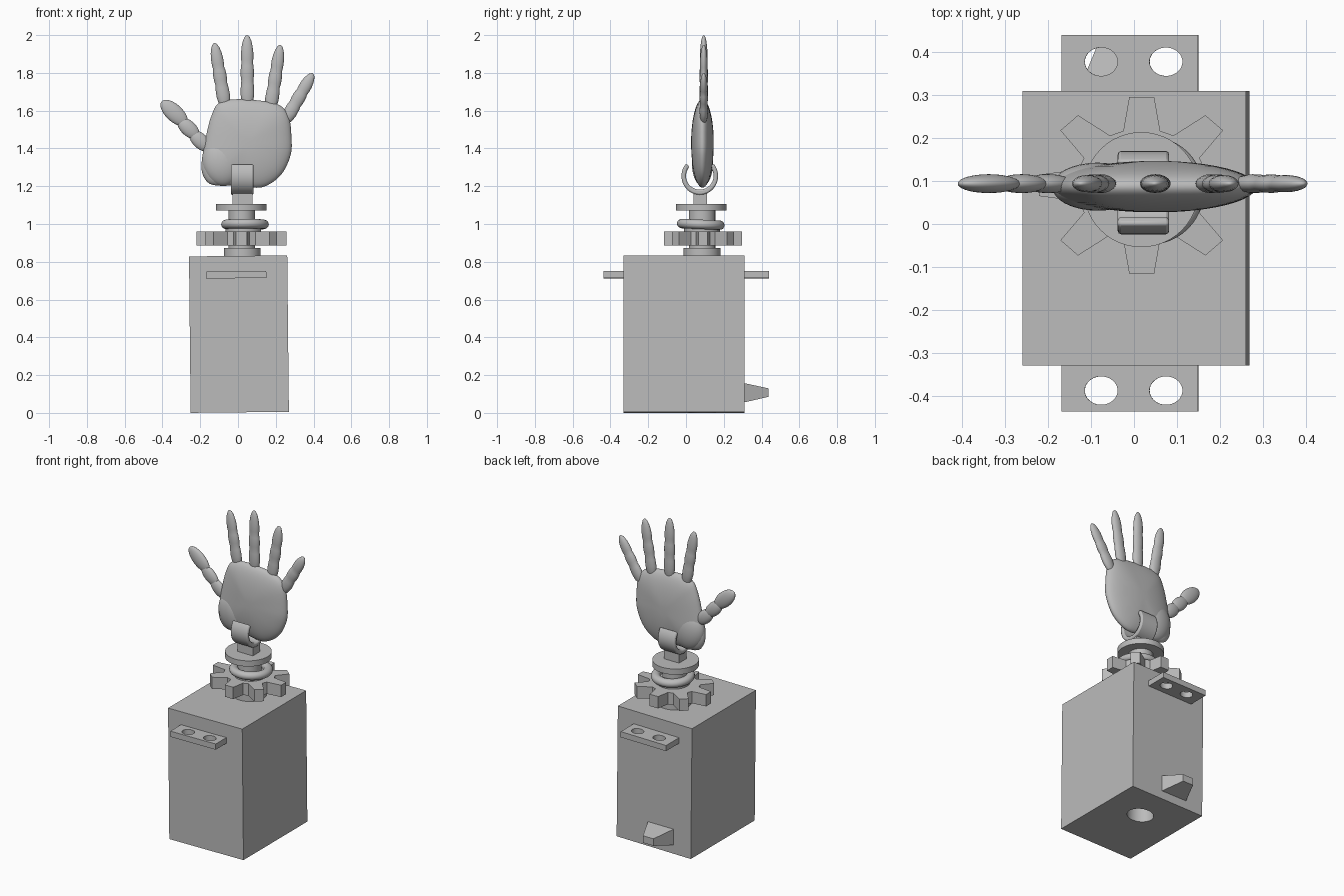
import bpy, bmesh, math
from mathutils import Vector, Matrix

if "Cube" in bpy.data.objects:
    bpy.data.objects.remove(bpy.data.objects["Cube"], do_unlink=True)

GREY = (0.5, 0.5, 0.5, 1)
mat = bpy.data.materials.new("plain grey")
mat.use_nodes = True
mat.diffuse_color = GREY
mat.node_tree.nodes["Principled BSDF"].inputs["Base Color"].default_value = GREY

AX, AY = 0.02, 0.085          # turning axis of the output shaft
TILT = math.radians(-0.6)     # slight lean of the case
PIVOT = Vector((0.005, 0, 0.417))
STRETCH = 1.16                # gear and holes are wider along x


def finish(name, bm, smooth=True):
    bmesh.ops.recalc_face_normals(bm, faces=bm.faces)
    me = bpy.data.meshes.new(name)
    bm.to_mesh(me)
    bm.free()
    me.materials.append(mat)
    ob = bpy.data.objects.new(name, me)
    bpy.context.collection.objects.link(ob)
    if smooth:
        bpy.ops.object.select_all(action='DESELECT')
        bpy.context.view_layer.objects.active = ob
        ob.select_set(True)
        bpy.ops.object.shade_smooth_by_angle(angle=math.radians(40))
    return ob


def prism(name, points, axis, smooth=False):
    """Extrude a closed loop of 3D points along a vector."""
    bm = bmesh.new()
    face = bm.faces.new([bm.verts.new(p) for p in points])
    new = bmesh.ops.extrude_face_region(bm, geom=[face])["geom"]
    bmesh.ops.translate(bm, verts=[v for v in new if isinstance(v, bmesh.types.BMVert)], vec=axis)
    return finish(name, bm, smooth)


def box(name, x0, x1, y0, y1, z0, z1):
    return prism(name, [(x0, y0, z0), (x1, y0, z0), (x1, y1, z0), (x0, y1, z0)], (0, 0, z1 - z0))


def cylinder(name, x, y, z0, z1, r, sx=1):
    ring = [(x + sx * r * math.cos(i * math.tau / 48), y + r * math.sin(i * math.tau / 48), z0)
            for i in range(48)]
    return prism(name, ring, (0, 0, z1 - z0), True)


def cut(target, cutter):
    mod = target.modifiers.new("hole", 'BOOLEAN')
    mod.operation, mod.solver, mod.object = 'DIFFERENCE', 'EXACT', cutter
    bpy.ops.object.select_all(action='DESELECT')
    bpy.context.view_layer.objects.active = target
    target.select_set(True)
    bpy.ops.object.modifier_apply(modifier=mod.name)
    bpy.data.objects.remove(cutter, do_unlink=True)


def lean(ob):
    turn = Matrix.Translation(PIVOT) @ Matrix.Rotation(TILT, 4, 'Y') @ Matrix.Translation(-PIVOT)
    ob.data.transform(turn)


def skin_rings(bm, rings):
    for a, b in zip(rings, rings[1:]):
        for i in range(len(a)):
            j = (i + 1) % len(a)
            bm.faces.new((a[i], a[j], b[j], b[i]))


# Motor case with a round socket underneath
case = box("motor_case", -0.255, 0.265, -0.33, 0.31, 0.003, 0.831)
cut(case, cylinder("socket_cutter", AX, AY, -0.1, 0.3, 0.07, STRETCH))
lean(case)

# Mounting ears with two holes each
for name, y0, y1, hy in (("front_ear", -0.437, -0.33, -0.388), ("back_ear", 0.31, 0.44, 0.378)):
    ear = box(name, -0.165, 0.153, y0, y1, 0.713, 0.749)
    for hx in (-0.073, 0.078):
        cut(ear, cylinder("ear_hole_cutter", hx, hy, 0.6, 0.9, 0.033, STRETCH))
    lean(ear)

# Tapered cable plug at the back
bm = bmesh.new()
loops = []
for y, x0, x1, z0, z1 in ((0.305, -0.132, 0.052, 0.055, 0.158), (0.436, -0.077, -0.003, 0.085, 0.13)):
    loops.append([bm.verts.new(p) for p in ((x0, y, z0), (x1, y, z0), (x1, y, z1), (x0, y, z1))])
    bm.faces.new(loops[-1])
skin_rings(bm, loops)
finish("cable_plug", bm, False)

# Gear with eight tapered teeth
outline = []
for k in range(8):
    a = k * math.tau / 8
    for r, w in ((0.127, -0.037), (0.206, -0.025), (0.206, 0.025), (0.127, 0.037)):
        px, py = r * math.cos(a) - w * math.sin(a), r * math.sin(a) + w * math.cos(a)
        outline.append((AX - 0.002 + STRETCH * px, 0.09 + py, 0.885))
prism("gear", outline, (0, 0, 0.075))

# Stacked shaft parts
cylinder("shaft_collar", AX + 0.003, AY, 0.82, 0.873, 0.097)
cylinder("shaft_core", AX, AY, 0.86, 1.09, 0.07)
cylinder("upper_collar", AX + 0.008, AY, 0.95, 0.99, 0.095)
cylinder("wrist_disc", 0.017, 0.08, 1.071, 1.107, 0.134)

# Slightly tipped rubber ring
bm = bmesh.new()
rings = []
for i in range(48):
    a = i * math.tau / 48
    rings.append([])
    for j in range(16):
        b = j * math.tau / 16
        r = 0.099 + 0.027 * math.cos(b)
        x, y = r * math.cos(a), r * math.sin(a)
        rings[-1].append(bm.verts.new((0.037 + x, 0.078 + y, 0.998 + 0.025 * math.sin(b) - 0.04 * y)))
skin_rings(bm, rings + rings[:1])
finish("rubber_ring", bm)

# Wrist stem and curved fork that holds the palm
box("wrist_stem", -0.03, 0.076, 0.04, 0.112, 1.1, 1.18)
arc = [math.radians(-222 + i * 264 / 32) for i in range(33)]
profile = [(0.097 * math.cos(a), 0.1 * math.sin(a)) for a in arc]
profile += [(0.073 * math.cos(a), 0.072 * math.sin(a)) for a in reversed(arc)]
fork = prism("wrist_fork", [(-0.038, 0.073 + y, 1.254 + z) for y, z in profile], (0.12, 0, 0), True)
bevel = fork.modifiers.new("rounded_edges", 'BEVEL')
bevel.width, bevel.segments, bevel.limit_method = 0.008, 2, 'ANGLE'


# Palm: smooth closed outline, inflated front and back
def closed_spline(pts, steps):
    out = []
    for i in range(len(pts)):
        p0, p1, p2, p3 = (Vector(pts[(i + k) % len(pts)]) for k in (-1, 0, 1, 2))
        for s in range(steps):
            t = s / steps
            out.append(0.5 * (2 * p1 + (p2 - p0) * t + (2 * p0 - 5 * p1 + 4 * p2 - p3) * t ** 2
                              + (3 * p1 - p0 - 3 * p2 + p3) * t ** 3))
    return out


edge = closed_spline([(-0.193, 1.32), (-0.18, 1.247), (-0.13, 1.206), (0, 1.205), (0.125, 1.194),
                      (0.225, 1.257), (0.278, 1.363), (0.283, 1.46), (0.267, 1.575), (0.21, 1.634),
                      (0.1, 1.655), (-0.02, 1.66), (-0.103, 1.639), (-0.14, 1.575), (-0.167, 1.475)], 4)
mid = Vector((0.05, 1.43))
bm = bmesh.new()
rings = []
for i in range(1, 24):
    a = math.pi * i / 24
    s = math.sin(a)
    rings.append([bm.verts.new((*(mid + (p - mid) * s), 0)) for p in edge])
    for v in rings[-1]:
        v.co = (v.co.x, 0.087 - 0.06 * math.cos(a), v.co.y)
skin_rings(bm, rings)
bm.faces.new(rings[0])
bm.faces.new(rings[-1])
finish("palm", bm)


def ellipsoid(name, centre, size, turn=0):
    bm = bmesh.new()
    bmesh.ops.create_uvsphere(bm, u_segments=32, v_segments=20, radius=1, matrix=Matrix.Translation(centre)
                              @ Matrix.Rotation(turn, 4, 'Y') @ Matrix.Diagonal((*size, 1)))
    finish(name, bm)


ellipsoid("thumb_mound", (-0.085, 0.087, 1.325), (0.105, 0.056, 0.125), -0.2)

# Fingers: turned profile with pinched joints, flattened front to back
SHAPE = ((0, 0.6), (0.06, 0.85), (0.18, 1), (0.3, 0.96), (0.36, 0.88), (0.42, 0.96), (0.5, 0.98),
         (0.57, 0.92), (0.61, 0.84), (0.67, 0.9), (0.76, 0.9), (0.85, 0.79), (0.92, 0.62),
         (0.97, 0.4), (0.993, 0.2), (1, 0.05))


def finger(name, base, tip, radius):
    base, tip = Vector((base[0], 0.094, base[1])), Vector((tip[0], 0.094, tip[1]))
    side = (tip - base).normalized().cross(Vector((0, 1, 0)))
    bm = bmesh.new()
    rings = [[bm.verts.new(base.lerp(tip, t) + side * radius * r * math.cos(k * math.tau / 20)
                           + Vector((0, 0.022 * r * math.sin(k * math.tau / 20), 0)))
              for k in range(20)] for t, r in SHAPE]
    skin_rings(bm, rings)
    bm.faces.new(rings[0])
    bm.faces.new(rings[-1])
    finish(name, bm)


finger("index_finger", (-0.068, 1.62), (-0.125, 1.958), 0.036)
finger("middle_finger", (0.05, 1.62), (0.048, 2.0), 0.036)
finger("ring_finger", (0.17, 1.6), (0.224, 1.948), 0.036)
finger("little_finger", (0.25, 1.545), (0.396, 1.797), 0.036)

# Thumb: three overlapping joints
for name, x, z, length, r in (("thumb_tip", -0.338, 1.588, 0.09, 0.045),
                              ("thumb_middle", -0.262, 1.506, 0.072, 0.04),
                              ("thumb_base", -0.2, 1.44, 0.07, 0.04)):
    ellipsoid(name, (x, 0.094, z), (r, 0.022, length), -0.82)
